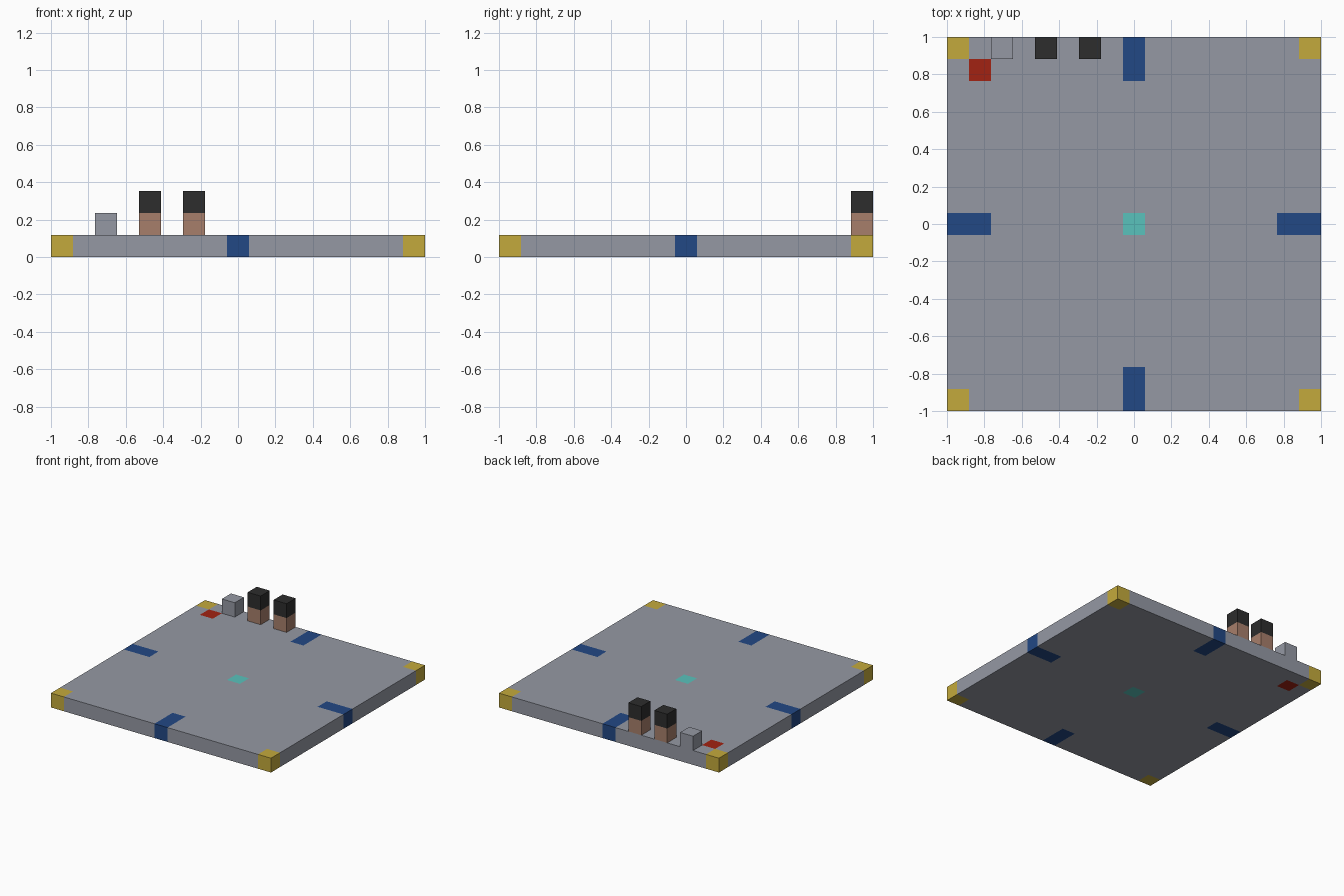
import bpy
import bmesh
from mathutils import Matrix, Vector

cube = bpy.data.objects.get("Cube")
if cube:
    bpy.data.objects.remove(cube, do_unlink=True)

CELLS = 17
U = 2 / CELLS          # edge of one block
LAST = CELLS - 1
MID = CELLS // 2


def material(name, rgb):
    """Flat material from display (sRGB) values, stored as linear."""
    colour = [((c / 255 + 0.055) / 1.055) ** 2.4 for c in rgb] + [1]
    mat = bpy.data.materials.new(name)
    mat.use_nodes = True
    mat.diffuse_color = colour
    mat.node_tree.nodes["Principled BSDF"].inputs["Base Color"].default_value = colour
    return mat


grey = material("stone grey", (149, 153, 164))
gold = material("gold", (196, 170, 60))
blue = material("deep blue", (34, 72, 133))
teal = material("teal", (90, 194, 188))
red = material("red", (162, 34, 18))
brown = material("warm brown", (167, 127, 107))
black = material("charcoal", (45, 45, 45))


def finish(name, bm, mats):
    mesh = bpy.data.meshes.new(name)
    bm.to_mesh(mesh)
    bm.free()
    for mat in mats:
        mesh.materials.append(mat)
    obj = bpy.data.objects.new(name, mesh)
    bpy.context.collection.objects.link(obj)
    return obj


def tile_colour(i, j):
    """Slot number for the floor tile in column i, row j."""
    ends = (0, 1, LAST - 1, LAST)
    if i in (0, LAST) and j in (0, LAST):
        return 1
    if (i == MID and j in ends) or (j == MID and i in ends):
        return 2
    if i == MID and j == MID:
        return 3
    if i == 1 and j == LAST - 1:
        return 4
    return 0


def floor_slab():
    """One slab, cut along the borders of its coloured tiles."""
    bm = bmesh.new()
    bmesh.ops.create_cube(bm, size=1, matrix=Matrix.Translation((0, 0, U / 2))
                          @ Matrix.Diagonal((2, 2, U, 1)))
    for axis in (Vector((1, 0, 0)), Vector((0, 1, 0))):
        for cut in (1, 2, MID, MID + 1, LAST - 1, LAST):
            geom = bm.verts[:] + bm.edges[:] + bm.faces[:]
            bmesh.ops.bisect_plane(bm, geom=geom, plane_co=axis * (cut * U - 1),
                                   plane_no=axis)
    for face in bm.faces:
        centre = face.calc_center_median()
        i, j = (min(int((c + 1) / U), LAST) for c in centre.xy)
        face.material_index = tile_colour(i, j)
    return finish("floor_slab", bm, (grey, gold, blue, teal, red))


def block(name, i, j, layer, mat):
    """A single block standing on the one below, open underneath."""
    centre = ((i + 0.5) * U - 1, (j + 0.5) * U - 1, (layer + 0.5) * U)
    bm = bmesh.new()
    bmesh.ops.create_cube(bm, size=U, matrix=Matrix.Translation(centre))
    bm.normal_update()
    under = [f for f in bm.faces if f.normal.z < -0.5]
    bmesh.ops.delete(bm, geom=under, context="FACES_ONLY")
    return finish(name, bm, (mat,))


floor_slab()

# Blocks along the back edge
block("low_block", 2, LAST, 1, grey)
for side, column in (("right", 4), ("left", 6)):
    block(side + "_post", column, LAST, 1, brown)
    block(side + "_post_cap", column, LAST, 2, black)
